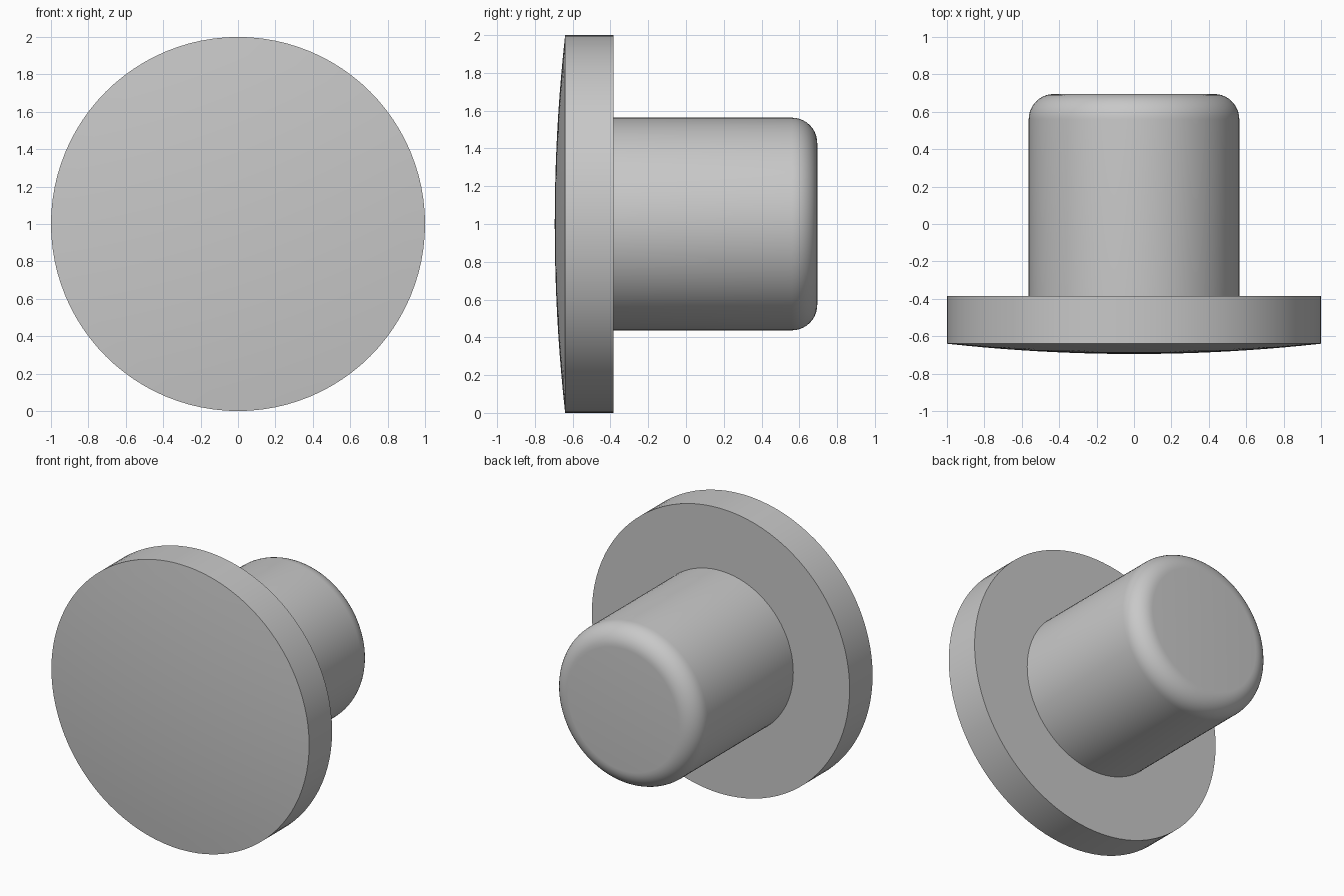
import bpy, bmesh, math
from mathutils import Vector, Matrix

cube = bpy.data.objects.get("Cube")
if cube:
    bpy.data.objects.remove(cube, do_unlink=True)

SEGMENTS = 96
AXIS_HEIGHT = 1.0

grey = bpy.data.materials.new("plain grey")
grey.use_nodes = True
COLOUR = (0.58, 0.58, 0.58, 1)
grey.diffuse_color = COLOUR
grey.node_tree.nodes["Principled BSDF"].inputs["Base Color"].default_value = COLOUR


def lathe(name, profile):
    """Revolve (radius, y) points around the horizontal y axis."""
    bm = bmesh.new()
    verts = [bm.verts.new((r, y, 0)) for r, y in profile]
    edges = [bm.edges.new(pair) for pair in zip(verts, verts[1:])]
    bmesh.ops.spin(bm, geom=verts + edges, cent=(0, 0, 0), axis=(0, 1, 0),
                   angle=math.tau, steps=SEGMENTS, use_merge=False)
    bmesh.ops.remove_doubles(bm, verts=bm.verts, dist=0.0005)
    bmesh.ops.dissolve_degenerate(bm, edges=bm.edges, dist=0.0001)
    bmesh.ops.recalc_face_normals(bm, faces=bm.faces)
    bmesh.ops.translate(bm, vec=(0, 0, AXIS_HEIGHT), verts=bm.verts)
    mesh = bpy.data.meshes.new(name)
    bm.to_mesh(mesh)
    bm.free()
    mesh.materials.append(grey)
    obj = bpy.data.objects.new(name, mesh)
    bpy.context.collection.objects.link(obj)
    bpy.ops.object.select_all(action="DESELECT")
    obj.select_set(True)
    bpy.context.view_layer.objects.active = obj
    bpy.ops.object.shade_smooth_by_angle(angle=math.radians(30))
    return obj


# Wide round head: shallow domed front, straight rim, flat back
RIM_FRONT, RIM_BACK, DOME = -0.64, -0.385, 0.055
dome = [(i / 10, RIM_FRONT - DOME * (1 - (i / 10) ** 2)) for i in range(11)]
lathe("domed_head", dome + [(1, RIM_BACK), (0, RIM_BACK)])

# Stem with a rounded end
RADIUS, END, FILLET, STEPS = 0.563, 0.695, 0.135, 10
fillet = []
for i in range(STEPS + 1):
    a = math.pi / 2 * i / STEPS
    fillet.append((RADIUS - FILLET + FILLET * math.cos(a),
                   END - FILLET + FILLET * math.sin(a)))
lathe("rounded_stem", [(0, RIM_BACK - 0.02), (RADIUS, RIM_BACK - 0.02)]
      + fillet + [(0, END)])
